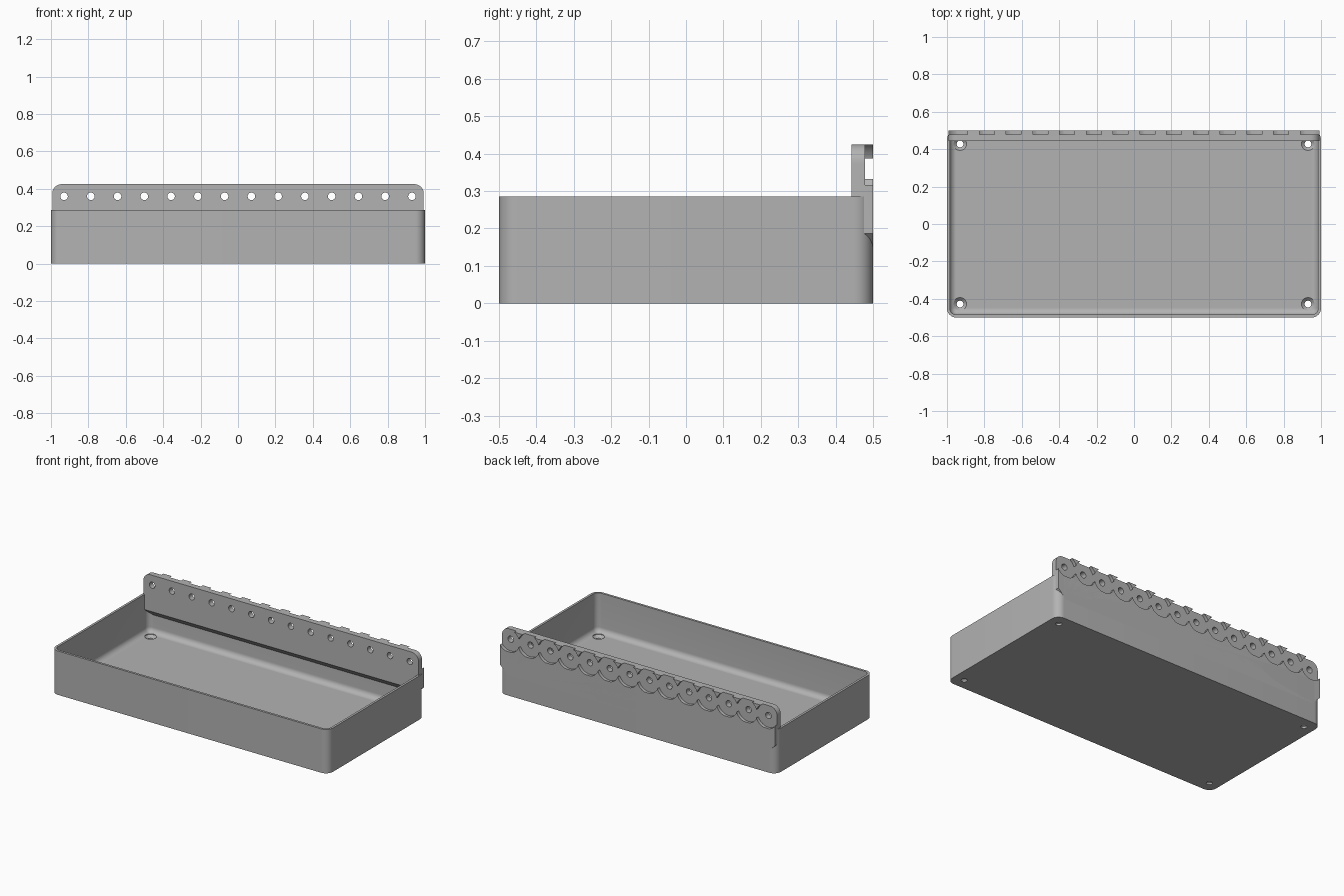
import bpy, bmesh, math
from mathutils import Matrix, Vector

cube = bpy.data.objects.get("Cube")
if cube:
    bpy.data.objects.remove(cube, do_unlink=True)

grey = bpy.data.materials.new("plain_grey")
grey.use_nodes = True
grey.diffuse_color = (0.45, 0.45, 0.45, 1)
grey.node_tree.nodes["Principled BSDF"].inputs["Base Color"].default_value = (0.45, 0.45, 0.45, 1)

HOLE_X = 0.93
PITCH = 2 * HOLE_X / 13
HOLE_Z = 0.36
CORNER = 0.05


def make_object(name, bm):
    bmesh.ops.recalc_face_normals(bm, faces=bm.faces)
    mesh = bpy.data.meshes.new(name)
    bm.to_mesh(mesh)
    bm.free()
    mesh.materials.append(grey)
    obj = bpy.data.objects.new(name, mesh)
    bpy.context.collection.objects.link(obj)
    return obj


def loft(bm, rings):
    """Skin a list of equal-length point rings and cap both ends."""
    loops = [[bm.verts.new(p) for p in ring] for ring in rings]
    for a, b in zip(loops, loops[1:]):
        for i in range(len(a)):
            j = (i + 1) % len(a)
            bm.faces.new((a[i], a[j], b[j], b[i]))
    bm.faces.new(loops[0])
    bm.faces.new(loops[-1])


def rounded_ring(inset, z, steps=10):
    """Rounded rectangle parallel to the tray outline."""
    r = max(CORNER - inset, 0.001)
    ring = []
    for k, (sx, sy) in enumerate(((1, 1), (-1, 1), (-1, -1), (1, -1))):
        cx, cy = sx * (1 - inset - r), sy * (0.5 - inset - r)
        for i in range(steps + 1):
            a = math.pi / 2 * (k + i / steps)
            ring.append((cx + r * math.cos(a), cy + r * math.sin(a), z))
    return ring


def cut(obj, cutters):
    """Subtract the cutters and bake the result."""
    for c in cutters:
        c.hide_render = True
        mod = obj.modifiers.new("cut", 'BOOLEAN')
        mod.operation = 'DIFFERENCE'
        mod.solver = 'EXACT'
        mod.object = c
    graph = bpy.context.evaluated_depsgraph_get()
    baked = bpy.data.meshes.new_from_object(obj.evaluated_get(graph))
    obj.modifiers.clear()
    obj.data = baked
    for c in cutters:
        bpy.data.objects.remove(c, do_unlink=True)


def row_cutter(name, columns, radius, y0, y1):
    """Row of cylinders lying along y."""
    bm = bmesh.new()
    for i in columns:
        place = Matrix.Translation((-HOLE_X + i * PITCH, (y0 + y1) / 2, HOLE_Z))
        bmesh.ops.create_cone(bm, cap_ends=True, segments=64, radius1=radius, radius2=radius,
                              depth=y1 - y0, matrix=place @ Matrix.Rotation(math.pi / 2, 4, 'X'))
    return make_object(name, bm)


# Tray: outer wall, rim, inner wall, curved foot and floor
WALL, FLOOR, FILLET = 0.015, 0.03, 0.035
rings = [rounded_ring(0, 0), rounded_ring(0, 0.286), rounded_ring(WALL, 0.286)]
for i in range(9):
    a = math.pi / 2 * i / 8
    rings.append(rounded_ring(WALL + FILLET * (1 - math.cos(a)), FLOOR + FILLET * (1 - math.sin(a))))
bm = bmesh.new()
loft(bm, rings)
tray = make_object("tray", bm)

# Countersunk screw holes in the floor corners
bm = bmesh.new()
for sx in (-1, 1):
    for sy in (-1, 1):
        loft(bm, [[(sx * HOLE_X + r * math.cos(t * math.pi / 16),
                    sy * 0.428 + r * math.sin(t * math.pi / 16), z) for t in range(32)]
                  for r, z in ((0.018, -0.05), (0.018, 0.012), (0.035, 0.028), (0.035, 0.07))])
cut(tray, [make_object("screw_hole_cutter", bm)])

# Mounting rail: sloped underside, rounded top corners, chamfered lower ends
HALF, FRONT, BACK, LOW, TOP = 0.993, 0.443, 0.5, 0.187, 0.425
section = ((FRONT, LOW), (FRONT, TOP), (BACK, TOP), (BACK, LOW - (BACK - FRONT)))
bm = bmesh.new()
loft(bm, [[(x, y, z) for y, z in section] for x in (-HALF, HALF)])
bmesh.ops.recalc_face_normals(bm, faces=bm.faces)
corners = [e for e in bm.edges if all(v.co.z > TOP - 0.001 for v in e.verts)
           and abs(e.verts[0].co.x - e.verts[1].co.x) < 0.001]
bmesh.ops.bevel(bm, geom=corners, offset=CORNER, segments=10, profile=0.5, affect='EDGES')
for s in (-1, 1):
    res = bmesh.ops.bisect_plane(bm, geom=bm.verts[:] + bm.edges[:] + bm.faces[:],
                                 plane_co=Vector((s * HALF, 0, LOW)), plane_no=Vector((s, 0, -1)),
                                 clear_outer=True)
    edges = [e for e in res["geom_cut"] if isinstance(e, bmesh.types.BMEdge)]
    bmesh.ops.holes_fill(bm, edges=edges, sides=0)
rail = make_object("mounting_rail", bm)

# Overlapping round recesses on the back and a through hole in each
cut(rail, [row_cutter("even_recess_cutter", range(0, 14, 2), 0.0766, 0.479, 0.55),
           row_cutter("odd_recess_cutter", range(1, 14, 2), 0.0766, 0.479, 0.55),
           row_cutter("peg_hole_cutter", range(14), 0.02, 0.4, 0.6)])

# Smooth the curved faces, keep hard edges
for obj in (tray, rail):
    bpy.ops.object.select_all(action='DESELECT')
    obj.select_set(True)
    bpy.context.view_layer.objects.active = obj
    bpy.ops.object.shade_smooth_by_angle(angle=math.radians(30))
